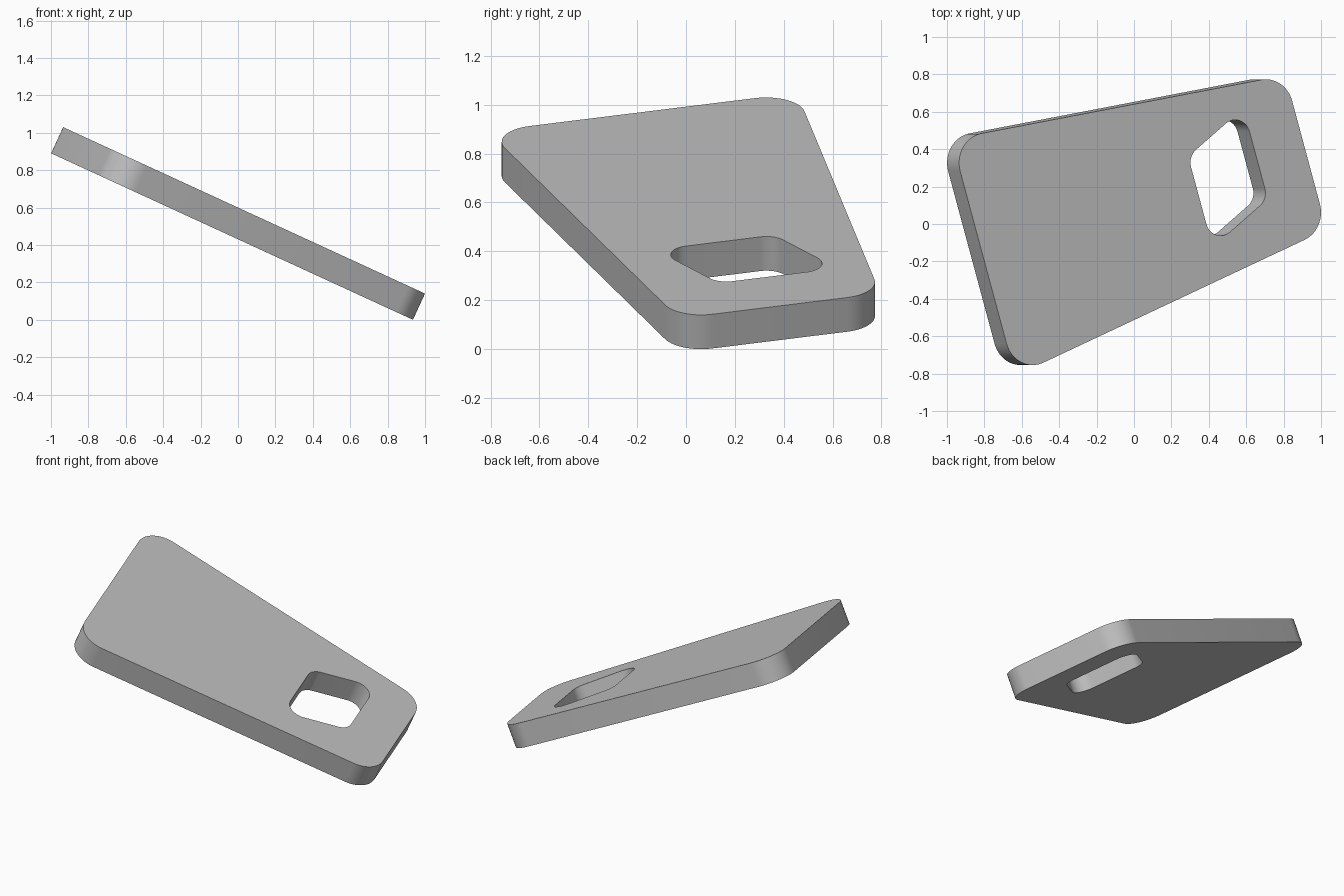
import bpy, bmesh, math
from mathutils import Vector, Matrix

if "Cube" in bpy.data.objects:
    bpy.data.objects.remove(bpy.data.objects["Cube"], do_unlink=True)

THICKNESS = 0.154
TILT = math.radians(24.7)    # slope down towards +x
TURN = math.radians(16.5)    # spin within the sloping plane


def rounded(corners, radius, steps=14):
    """Round every corner of a convex outline with a true arc."""
    pts = []
    n = len(corners)
    for i in range(n):
        p = Vector(corners[i])
        a = (Vector(corners[i - 1]) - p).normalized()
        b = (Vector(corners[(i + 1) % n]) - p).normalized()
        half = a.angle(b) / 2
        centre = p + (a + b).normalized() * radius / math.sin(half)
        start = p + a * radius / math.tan(half) - centre
        end = p + b * radius / math.tan(half) - centre
        sweep = math.pi - 2 * half
        for k in range(steps + 1):
            t = k / steps
            d = start * math.sin((1 - t) * sweep) + end * math.sin(t * sweep)
            pts.append(centre + d / math.sin(sweep))
    return pts


def add_loop(bm, pts):
    verts = [bm.verts.new((p.x, p.y, 0)) for p in pts]
    return [bm.edges.new((v, verts[(i + 1) % len(verts)])) for i, v in enumerate(verts)]


# Tapered outline and skewed grip hole
outline = rounded([(-0.99, -0.66), (0.99, -0.43), (0.99, 0.43), (-0.99, 0.66)], 0.16)
hole = rounded([(0.319, -0.331), (0.703, -0.175), (0.703, 0.331), (0.319, 0.175)], 0.088)

bm = bmesh.new()
edges = add_loop(bm, outline) + add_loop(bm, hole)
bmesh.ops.triangle_fill(bm, use_beauty=True, edges=edges, normal=(0, 0, 1))
solid = bmesh.ops.extrude_face_region(bm, geom=bm.faces[:], use_keep_orig=True)
lower = [g for g in solid["geom"] if isinstance(g, bmesh.types.BMVert)]
bmesh.ops.translate(bm, verts=lower, vec=(0, 0, -THICKNESS))
bmesh.ops.recalc_face_normals(bm, faces=bm.faces[:])

# Spin in its plane, tilt, then lift onto the ground
place = (Matrix.Translation((0, 0, 0.6)) @ Matrix.Rotation(TILT, 4, "Y")
         @ Matrix.Translation((0.063, 0.102, 0)) @ Matrix.Rotation(TURN, 4, "Z"))
bm.transform(place)
bm.transform(Matrix.Translation((0, 0, -min(v.co.z for v in bm.verts))))

mesh = bpy.data.meshes.new("slotted_plate")
bm.to_mesh(mesh)
bm.free()
plate = bpy.data.objects.new("slotted_plate", mesh)
bpy.context.collection.objects.link(plate)

# Plain grey
grey = bpy.data.materials.new("plain_grey")
grey.use_nodes = True
colour = (0.53, 0.53, 0.53, 1)
grey.diffuse_color = colour
grey.node_tree.nodes["Principled BSDF"].inputs["Base Color"].default_value = colour
mesh.materials.append(grey)

bpy.ops.object.select_all(action="DESELECT")
plate.select_set(True)
bpy.context.view_layer.objects.active = plate
bpy.ops.object.shade_smooth_by_angle(angle=math.radians(30))
